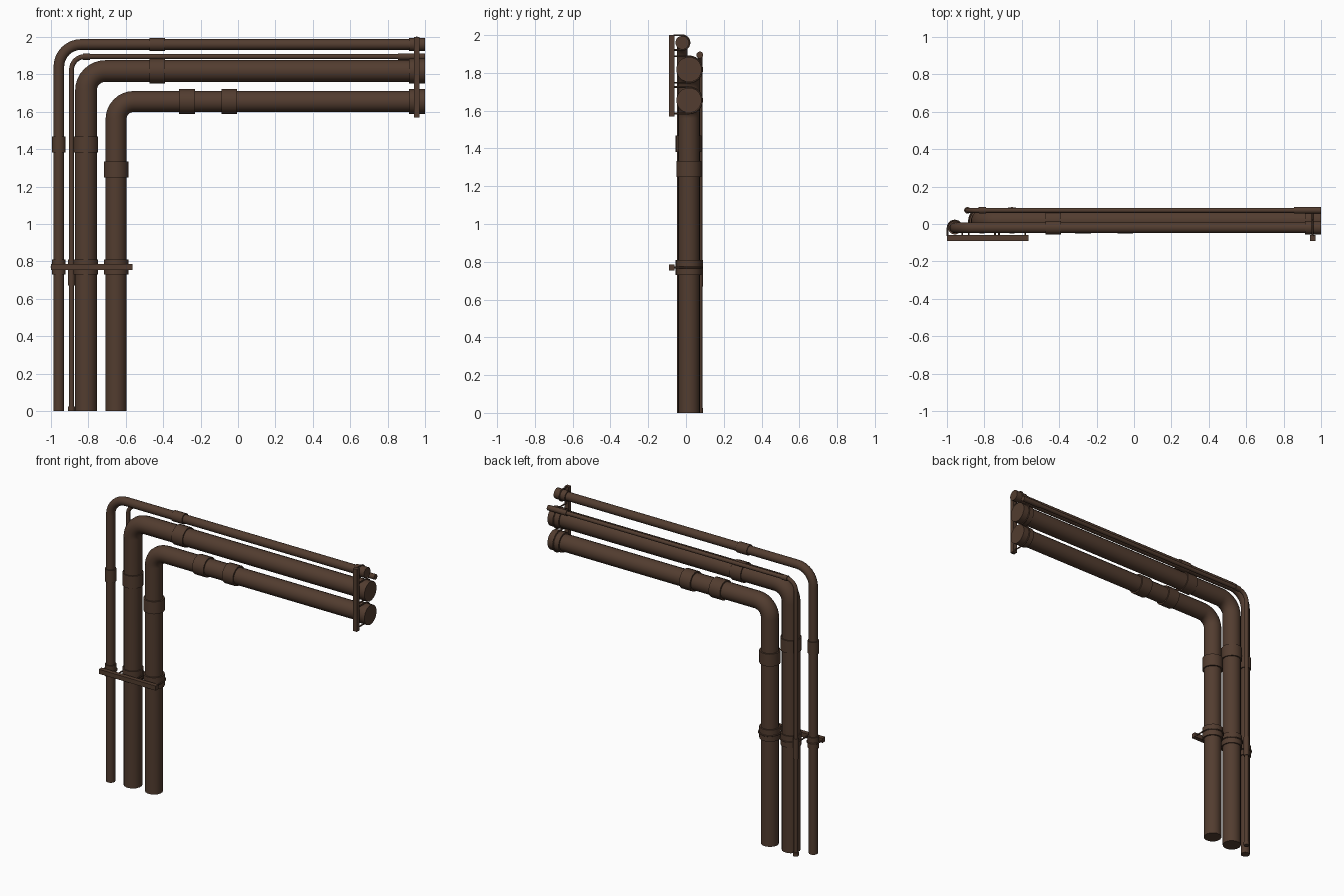
import bpy, bmesh, math
from mathutils import Vector

if "Cube" in bpy.data.objects:
    bpy.data.objects.remove(bpy.data.objects["Cube"])

brown = bpy.data.materials.new("rusty_brown")
brown.diffuse_color = (0.085, 0.046, 0.029, 1)
brown.use_nodes = True
brown.node_tree.nodes["Principled BSDF"].inputs["Base Color"].default_value = brown.diffuse_color


def finish(bm, name):
    bmesh.ops.recalc_face_normals(bm, faces=bm.faces)
    me = bpy.data.meshes.new(name)
    bm.to_mesh(me)
    bm.free()
    me.materials.append(brown)
    ob = bpy.data.objects.new(name, me)
    bpy.context.collection.objects.link(ob)
    bpy.ops.object.select_all(action='DESELECT')
    ob.select_set(True)
    bpy.context.view_layer.objects.active = ob
    bpy.ops.object.shade_smooth_by_angle(angle=math.radians(35))
    return ob


def sweep(bm, pts, r, binormal, sides=16):
    """Round tube along a planar path; binormal is the plane normal."""
    pts = [Vector(p) for p in pts]
    b = Vector(binormal)
    rings = []
    for i, p in enumerate(pts):
        t = (pts[min(i + 1, len(pts) - 1)] - pts[max(i - 1, 0)]).normalized()
        n = b.cross(t)
        rings.append([bm.verts.new(p + r * (math.cos(a) * n + math.sin(a) * b))
                      for a in (2 * math.pi * (k + 0.5) / sides for k in range(sides))])
    for r0, r1 in zip(rings, rings[1:]):
        for k in range(sides):
            j = (k + 1) % sides
            bm.faces.new((r0[k], r0[j], r1[j], r1[k]))
    bm.faces.new(rings[0])
    bm.faces.new(rings[-1])


def pipe(name, x, y, z, r, bend, sides=16):
    """Riser from the ground, an elbow, then a horizontal run to x = 1."""
    pts = [(x, y, 0)]
    for i in range(9):
        a = math.pi / 2 * i / 8
        pts.append((x + bend - bend * math.cos(a), y, z - bend + bend * math.sin(a)))
    pts.append((0.998, y, z))
    bm = bmesh.new()
    sweep(bm, pts, r, (0, 1, 0), sides)
    finish(bm, name)


def collars(name, x, y, z, r, vertical, horizontal, sides=16):
    bm = bmesh.new()
    for a, b in vertical:
        sweep(bm, [(x, y, a), (x, y, b)], r, (0, 1, 0), sides)
    for a, b in horizontal:
        sweep(bm, [(a, y, z), (b, y, z)], r, (0, 1, 0), sides)
    finish(bm, name)


def box(name, lo, hi):
    bm = bmesh.new()
    bmesh.ops.create_cube(bm, size=1)
    for v in bm.verts:
        v.co = Vector([(l + h) / 2 + c * (h - l) for l, h, c in zip(lo, hi, v.co)])
    finish(bm, name)


# name, x of riser, y, z of run, pipe radius, elbow radius, collar radius, collars
LOW, END = (0.73, 0.81), (0.915, 1.0)
specs = [
    ("outer_pipe", -0.958, -0.02, 1.96, 0.029, 0.12, 0.036,
     [(1.382, 1.468), LOW], [(-0.473, -0.39), END]),
    ("thin_pipe", -0.89, 0.073, 1.895, 0.0135, 0.07, 0.018,
     [(0, 0.025), (0.67, 0.81)], [(-0.83, -0.79), (0.855, 1.0)]),
    ("middle_pipe", -0.813, 0.016, 1.818, 0.059, 0.105, 0.067,
     [(1.382, 1.468), LOW], [(-0.473, -0.39), END]),
    ("inner_pipe", -0.652, 0.016, 1.655, 0.057, 0.095, 0.067,
     [(1.249, 1.334), LOW], [(-0.315, -0.23), (-0.088, -0.005), END]),
]
for name, x, y, z, r, bend, cr, vert, hor in specs:
    pipe(name, x, y, z, r, bend)
    collars(name + "_collars", x, y, z, cr, vert, hor)

# support bars in front of the pipes
box("lower_support_bar", (-1.0, -0.09, 0.755), (-0.565, -0.06, 0.786))
box("upper_support_bar", (0.94, -0.09, 1.57), (0.97, -0.06, 2.0))

# U-bolts holding the three larger pipes to the bars
for name, x, y, z, r, bend, cr, vert, hor in specs:
    if name == "thin_pipe":
        continue
    u = cr + 0.003
    prof = [(-u, -0.065)]
    prof += [(-u * math.cos(a), y + u * math.sin(a))
             for a in (math.pi * i / 12 for i in range(13))]
    prof.append((u, -0.065))
    bm = bmesh.new()
    sweep(bm, [(x + p, q, 0.77) for p, q in prof], 0.005, (0, 0, 1), 6)
    sweep(bm, [(0.955, q, z + p) for p, q in prof], 0.005, (1, 0, 0), 6)
    finish(bm, name + "_u_bolts")
